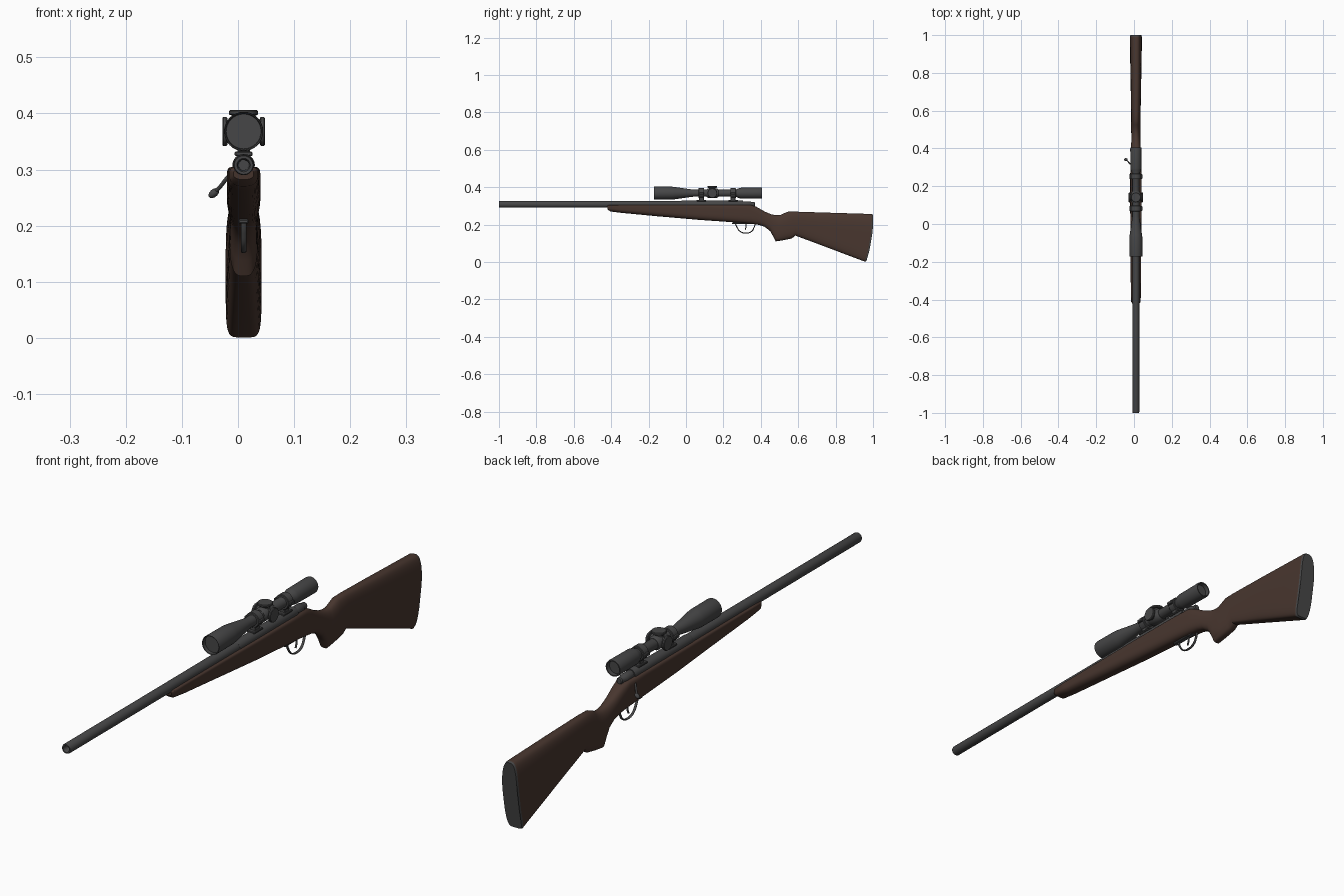
import bpy, bmesh, math
from mathutils import Vector, Matrix

cube = bpy.data.objects.get("Cube")
if cube:
    bpy.data.objects.remove(cube)

CX = 0.01          # centre line of the gun
BORE_Z = 0.308
SCOPE_Z = 0.368


def material(name, rgb):
    m = bpy.data.materials.new(name)
    m.use_nodes = True
    m.diffuse_color = (*rgb, 1)
    m.node_tree.nodes["Principled BSDF"].inputs["Base Color"].default_value = (*rgb, 1)
    return m


STEEL = material("dark steel", (0.062, 0.062, 0.063))
WOOD = material("brown wood", (0.065, 0.037, 0.028))


def finish(name, bm, mats, angle=35):
    bmesh.ops.recalc_face_normals(bm, faces=bm.faces)
    me = bpy.data.meshes.new(name)
    bm.to_mesh(me)
    bm.free()
    for m in mats:
        me.materials.append(m)
    ob = bpy.data.objects.new(name, me)
    bpy.context.collection.objects.link(ob)
    bpy.ops.object.select_all(action='DESELECT')
    ob.select_set(True)
    bpy.context.view_layer.objects.active = ob
    bpy.ops.object.shade_smooth_by_angle(angle=math.radians(angle))
    return ob


def bridge(bm, rings):
    """Skin a row of vertex rings and cap both ends; returns the last cap."""
    for a, b in zip(rings, rings[1:]):
        for i in range(len(a)):
            j = (i + 1) % len(a)
            bm.faces.new((a[i], a[j], b[j], b[i]))
    bm.faces.new(rings[0])
    return bm.faces.new(rings[-1])


def lathe(name, profile, centre=(CX, 0, BORE_Z), axis='Y', sides=32):
    """Turn (distance, radius) pairs around an axis through centre."""
    turn = {'Y': Matrix.Rotation(-math.pi / 2, 3, 'X'),
            'X': Matrix.Rotation(math.pi / 2, 3, 'Y'),
            'Z': Matrix.Identity(3)}[axis]
    bm = bmesh.new()
    rings = []
    for d, r in profile:
        ring = []
        for i in range(sides):
            a = math.tau * i / sides
            p = turn @ Vector((r * math.cos(a), r * math.sin(a), d))
            ring.append(bm.verts.new(p + Vector(centre)))
        rings.append(ring)
    bridge(bm, rings)
    return finish(name, bm, [STEEL])


def box(name, centre, size, bevel=0.002):
    bm = bmesh.new()
    bmesh.ops.create_cube(bm, size=1, matrix=Matrix.Translation(centre) @ Matrix.Diagonal((*size, 1)))
    bmesh.ops.bevel(bm, geom=bm.edges[:], offset=bevel, segments=1, affect='EDGES')
    return finish(name, bm, [STEEL])


def tube(name, points, radius, flat=1.0):
    """Sweep a rod along points; flat widens it sideways."""
    cu = bpy.data.curves.new(name, 'CURVE')
    cu.dimensions = '3D'
    cu.bevel_depth = radius
    cu.bevel_resolution = 3
    cu.use_fill_caps = True
    sp = cu.splines.new('BEZIER')
    sp.bezier_points.add(len(points) - 1)
    for bp, p in zip(sp.bezier_points, points):
        bp.co = ((p[0] - CX) / flat, p[1], p[2])
        bp.handle_left_type = bp.handle_right_type = 'AUTO'
    ob = bpy.data.objects.new(name, cu)
    ob.location.x = CX
    ob.scale.x = flat
    cu.materials.append(STEEL)
    bpy.context.collection.objects.link(ob)


# Stock: slanted sections (top y, top z, bottom y, bottom z, half width, top and bottom squareness)
sections = [
    (-0.422, 0.300, -0.420, 0.282, 0.018, 4, 2.2),
    (-0.415, 0.304, -0.405, 0.270, 0.025, 6, 2.3),
    (-0.36, 0.305, -0.34, 0.262, 0.027, 8, 2.4),
    (-0.15, 0.305, -0.15, 0.244, 0.028, 8, 2.5),
    (0.07, 0.305, 0.07, 0.225, 0.030, 8, 2.8),
    (0.25, 0.305, 0.27, 0.211, 0.030, 7, 3),
    (0.345, 0.305, 0.35, 0.204, 0.029, 5, 3),
    (0.375, 0.296, 0.39, 0.198, 0.027, 3, 3),
    (0.42, 0.270, 0.42, 0.188, 0.025, 2.4, 2.6),
    (0.455, 0.255, 0.45, 0.165, 0.024, 2.3, 2.6),
    (0.48, 0.250, 0.465, 0.138, 0.024, 2.3, 2.8),
    (0.505, 0.251, 0.479, 0.110, 0.025, 2.3, 3),
    (0.525, 0.261, 0.52, 0.116, 0.025, 2.3, 3),
    (0.545, 0.269, 0.565, 0.125, 0.025, 2.5, 3),
    (0.59, 0.269, 0.585, 0.141, 0.025, 2.6, 3),
    (0.75, 0.264, 0.74, 0.083, 0.028, 3, 4),
    (0.985, 0.257, 0.950, 0.004, 0.032, 3, 6),
    (0.993, 0.256, 0.956, 0.001, 0.032, 3, 6),
    (1.0, 0.253, 0.964, 0.004, 0.030, 3, 6),
]


def power(v, n):
    return math.copysign(abs(v) ** (2 / n), v)


bm = bmesh.new()
rings = []
for ty, tz, by, bz, w, nt, nb in sections:
    ring = []
    for i in range(40):
        a = math.tau * (i + 0.5) / 40
        n = nt if math.sin(a) > 0 else nb
        t = 0.5 + 0.5 * power(math.sin(a), n)
        bulge = 0.045 * t * (1 - t) if ty > 0.98 else 0
        ring.append(bm.verts.new((CX + w * power(math.cos(a), n),
                                  by + (ty - by) * t + bulge, bz + (tz - bz) * t)))
    rings.append(ring)
cap = bridge(bm, rings)
cap.material_index = 1
# The steel butt plate is the end cap and its rounded rim
for f in bm.faces:
    if all(v in rings[-1] or v in rings[-2] for v in f.verts):
        f.material_index = 1
finish("stock", bm, [WOOD, STEEL], 40)

# Barrel with hollow muzzle, receiver and bolt
lathe("barrel", [(-0.94, 0.009), (-0.997, 0.010), (-1, 0.012), (-1, 0.0165),
                 (-0.996, 0.018), (-0.4, 0.018), (0.1, 0.0185)])
lathe("receiver", [(-0.03, 0.0185), (-0.02, 0.02), (0.3, 0.02), (0.305, 0.019)])
lathe("bolt_shroud", [(0.29, 0.012), (0.30, 0.016), (0.345, 0.016), (0.352, 0.012),
                      (0.366, 0.012), (0.37, 0.009)])
tube("bolt_handle", [(CX, 0.31, 0.305), (-0.015, 0.315, 0.289), (-0.034, 0.333, 0.267),
                     (-0.042, 0.34, 0.26)], 0.0035)
bm = bmesh.new()
knob = (Matrix.Translation((-0.043, 0.341, 0.258)) @ Matrix.Rotation(math.radians(50), 4, 'Y')
        @ Matrix.Diagonal((0.007, 0.008, 0.011, 1)))
bmesh.ops.create_uvsphere(bm, u_segments=16, v_segments=10, radius=1, matrix=knob)
finish("bolt_knob", bm, [STEEL])

# Trigger guard and trigger
tube("trigger_guard", [(CX, 0.262, 0.212), (CX, 0.272, 0.187), (CX, 0.29, 0.163), (CX, 0.32, 0.154),
                       (CX, 0.35, 0.163), (CX, 0.364, 0.185), (CX, 0.37, 0.204)], 0.0028, 1.8)
tube("trigger", [(CX, 0.315, 0.212), (CX, 0.322, 0.193), (CX, 0.316, 0.172)], 0.0028, 1.3)
box("floor_plate", (CX, 0.31, 0.2075), (0.018, 0.13, 0.008))

# Scope body with recessed lenses
scope = (CX, 0, SCOPE_Z)
lathe("scope_body", [(-0.158, 0.031), (-0.17, 0.032), (-0.172, 0.034), (-0.168, 0.035),
                     (-0.075, 0.0345), (-0.06, 0.033), (0.03, 0.020), (0.04, 0.019), (0.265, 0.019),
                     (0.285, 0.027), (0.295, 0.029), (0.398, 0.030), (0.405, 0.029),
                     (0.405, 0.025), (0.39, 0.024)], scope)
lathe("turret_block", [(0.11, 0.020), (0.118, 0.025), (0.165, 0.025), (0.173, 0.020)], scope)

# Adjustment caps on top and on both sides
cap_profile = [(0.015, 0.017), (0.028, 0.017), (0.029, 0.024), (0.031, 0.026),
               (0.036, 0.026), (0.038, 0.024)]
turret = (CX, 0.141, SCOPE_Z)
lathe("top_turret", cap_profile, turret, 'Z', 24)
lathe("left_turret", cap_profile, turret, 'X', 24)
lathe("right_turret", [(-d, r) for d, r in cap_profile], turret, 'X', 24)

# Scope rings, clamp flanges and bases
for label, y in (("front", 0.082), ("rear", 0.252)):
    lathe(label + "_ring", [(y - 0.015, 0.018), (y - 0.015, 0.025), (y - 0.013, 0.027),
                            (y + 0.013, 0.027), (y + 0.015, 0.025), (y + 0.015, 0.018)], scope)
    box(label + "_ring_flange", (CX, y, SCOPE_Z), (0.068, 0.026, 0.012))
    box(label + "_mount_stem", (CX, y, 0.338), (0.022, 0.026, 0.024))
    box(label + "_mount_base", (CX, y, 0.328), (0.032, 0.05, 0.008))
